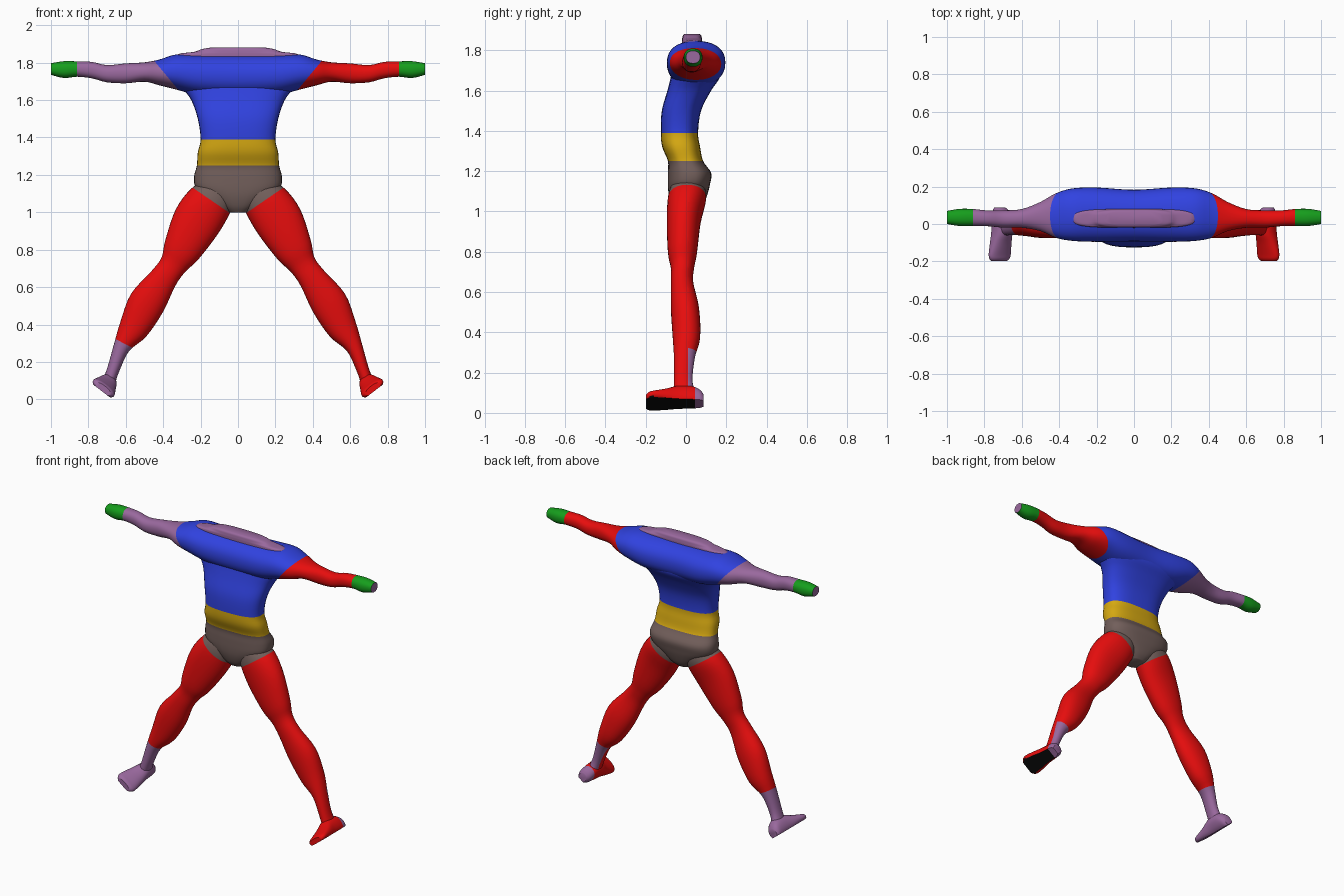
import bpy, bmesh, math
from mathutils import Vector

if "Cube" in bpy.data.objects:
    bpy.data.objects.remove(bpy.data.objects["Cube"], do_unlink=True)

SIDES = 36
STEPS = 4


def material(name, r, g, b):
    m = bpy.data.materials.new(name)
    m.use_nodes = True
    m.diffuse_color = (r, g, b, 1)
    node = m.node_tree.nodes["Principled BSDF"]
    node.inputs["Base Color"].default_value = (r, g, b, 1)
    node.inputs["Roughness"].default_value = 0.7
    return m


MATS = {
    "red": material("red", 0.8, 0.004, 0.004),
    "blue": material("blue", 0.03, 0.055, 0.75),
    "yellow": material("yellow", 0.68, 0.4, 0.006),
    "brown": material("grey_brown", 0.17, 0.115, 0.105),
    "purple": material("purple", 0.32, 0.14, 0.34),
    "green": material("green", 0.008, 0.34, 0.012),
    "black": material("black", 0.003, 0.003, 0.003),
}


def ring(center, a, b, power=2.0, floor=-2.0):
    """Superellipse cross-section; floor flattens its lower side."""
    pts = []
    for i in range(SIDES):
        t = 2 * math.pi * i / SIDES
        c, s = math.cos(t), math.sin(t)
        u = math.copysign(abs(c) ** (2 / power), c)
        v = max(floor, math.copysign(abs(s) ** (2 / power), s))
        pts.append(Vector(center) + Vector(a) * u + Vector(b) * v)
    return pts


def smooth_rings(rings):
    """Insert rings along a smooth curve through the given ones."""
    out = []
    last = len(rings) - 1
    for i in range(last):
        quad = (rings[max(i - 1, 0)], rings[i], rings[i + 1], rings[min(i + 2, last)])
        for k in range(STEPS):
            t = k / STEPS
            out.append([0.5 * (2 * q + (r - p) * t + (2 * p - 5 * q + 4 * r - w) * t * t
                               + (3 * q - p - 3 * r + w) * t ** 3)
                        for p, q, r, w in zip(*quad)])
    out.append(rings[-1])
    return out


def loft(name, rings, rule, cuts=(), angle=50):
    """Skin the rings, cut along the colour borders, colour by rule."""
    bm = bmesh.new()
    loops = [[bm.verts.new(p) for p in r] for r in smooth_rings(rings)]
    for lo, hi in zip(loops, loops[1:]):
        for i in range(SIDES):
            j = (i + 1) % SIDES
            bm.faces.new((lo[i], lo[j], hi[j], hi[i]))
    bm.faces.new(loops[0][::-1])
    bm.faces.new(loops[-1])
    for point, normal in cuts:
        bmesh.ops.bisect_plane(bm, geom=bm.verts[:] + bm.edges[:] + bm.faces[:],
                               plane_co=point, plane_no=normal, dist=1e-5)
    bmesh.ops.recalc_face_normals(bm, faces=bm.faces[:])
    used = []
    for f in bm.faces:
        colour = rule(f.calc_center_median(), f.normal)
        if colour not in used:
            used.append(colour)
        f.material_index = used.index(colour)
    mesh = bpy.data.meshes.new(name)
    bm.to_mesh(mesh)
    bm.free()
    for colour in used:
        mesh.materials.append(MATS[colour])
    obj = bpy.data.objects.new(name, mesh)
    bpy.context.collection.objects.link(obj)
    bpy.ops.object.select_all(action="DESELECT")
    obj.select_set(True)
    bpy.context.view_layer.objects.active = obj
    bpy.ops.object.shade_smooth_by_angle(angle=math.radians(angle))
    return obj


# Torso: height, half width, front y, back y
torso = [(1.0, .05, -.05, .06), (1.03, .09, -.07, .085), (1.08, .16, -.085, .105),
         (1.13, .225, -.09, .118), (1.19, .235, -.09, .125), (1.25, .22, -.09, .085),
         (1.32, .215, -.118, .07), (1.39, .2, -.125, .06), (1.5, .215, -.12, .075),
         (1.6, .25, -.092, .125), (1.67, .3, -.075, .17), (1.74, .33, -.065, .165)]
WAIST, RIBS = 1.25, 1.39
loft("torso",
     [ring((0, (f + b) / 2, z), (w, 0, 0), (0, (b - f) / 2, 0), 2.7) for z, w, f, b in torso],
     lambda c, n: "brown" if c.z < WAIST else "yellow" if c.z < RIBS else "blue",
     [((0, 0, WAIST), (0, 0, 1)), ((0, 0, RIBS), (0, 0, 1))])

# Shoulders and arms: x, centre y, half depth, centre z, half height
arm = [(0, .045, .138, 1.73, .112), (.2, .05, .145, 1.735, .109), (.33, .05, .14, 1.75, .094),
       (.42, .045, .118, 1.748, .069), (.5, .04, .078, 1.75, .052), (.6, .03, .05, 1.743, .053),
       (.7, .027, .046, 1.741, .046), (.78, .03, .042, 1.76, .044), (.86, .035, .045, 1.766, .041),
       (.93, .035, .046, 1.763, .045), (1.0, .035, .035, 1.766, .031)]
both = [(-x, *rest) for x, *rest in arm[:0:-1]] + arm
CUFF = .86


def arm_colour(c, n):
    x = abs(c.x)
    if x > .995:
        return "purple"
    if x > CUFF:
        return "green"
    if (x - .39) * .77 > (c.z - 1.74) * .64:
        return "red" if c.x > 0 else "purple"
    return "blue"


arm_cuts = []
for s in (-1, 1):
    arm_cuts += [((s * .39, 0, 1.74), (s * .77, 0, -.64)), ((s * CUFF, 0, 0), (1, 0, 0))]
loft("shoulders_and_arms",
     [ring((x, y, z), (0, d, 0), (0, 0, h), 2.25) for x, y, d, z, h in both],
     arm_colour, arm_cuts)

# Collar: height, half width, half depth
collar = [(1.815, .335, .05), (1.846, .32, .05), (1.858, .235, .049),
          (1.872, .195, .046), (1.88, .15, .038)]
loft("collar", [ring((0, .03, z), (w, 0, 0), (0, d, 0), 3.5) for z, w, d in collar],
     lambda c, n: "purple")

# Legs: centre x, centre z, half width, front y, back y
leg = [(.09, 1.13, .09, -.07, .09), (.145, 1.065, .122, -.09, .1), (.22, .95, .13, -.095, .073),
       (.3, .8, .102, -.09, .055), (.345, .72, .074, -.075, .04), (.4, .645, .075, -.075, .036),
       (.487, .515, .098, -.075, .065), (.56, .375, .079, -.066, .07),
       (.622, .28, .045, -.06, .045), (.665, .165, .034, -.06, .032),
       (.688, .1, .034, -.06, .045), (.705, .06, .03, -.05, .045)]
# Feet: y, half width, height, resting on a tilted sole
foot = [(.088, .028, .05), (.07, .042, .075), (.03, .048, .098), (-.04, .053, .098),
        (-.1, .063, .072), (-.16, .07, .05), (-.185, .064, .042), (-.198, .05, .032)]
HEEL = .045
BACK = .01

for s, side in ((1, "left"), (-1, "right")):
    hip = Vector((s * .145, 0, 1.065))
    hip_axis = Vector((s * -.565, 0, .825))
    shin = Vector((s * .625, 0, .307))
    shin_axis = Vector((s * .45, 0, -.89))
    across = Vector((s * .79, 0, .61))
    up = Vector((s * -.61, 0, .79))
    sole = Vector((s * .73, 0, .045))

    def leg_colour(c, n):
        if (c - hip).dot(hip_axis) > 0:
            return "brown"
        if (c - shin).dot(shin_axis) > 0 and (s < 0 or c.y > BACK):
            return "purple"
        return "red"

    def foot_colour(c, n):
        if s < 0 or c.y > HEEL:
            return "purple"
        return "black" if n.dot(up) < -.85 else "red"

    leg_cuts = [(hip, hip_axis), (shin, shin_axis)]
    if s > 0:
        leg_cuts.append(((0, BACK, 0), (0, 1, 0)))
    loft(side + "_leg",
         [ring((s * x, (f + b) / 2, z), Vector((s * .87, 0, .5)) * r, (0, (b - f) / 2, 0), 2.15)
          for x, z, r, f, b in leg], leg_colour, leg_cuts)
    loft(side + "_foot",
         [ring(sole + Vector((0, y, 0)) + up * h * .4, across * w, up * h * .6, 2.2, -.667)
          for y, w, h in foot], foot_colour, [((0, HEEL, 0), (0, 1, 0))], 40)
